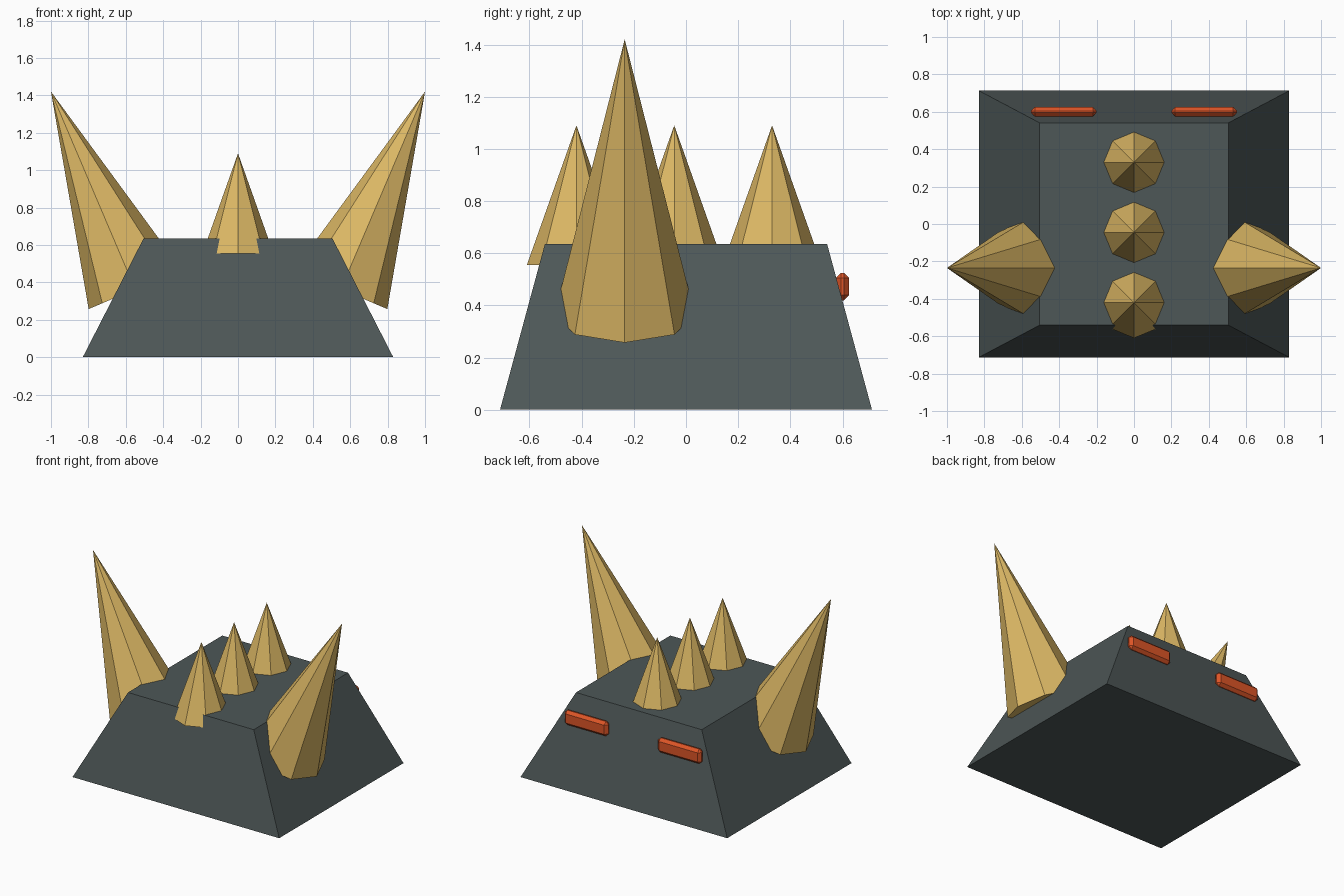
import bpy, math
from mathutils import Vector

if "Cube" in bpy.data.objects:
    bpy.data.objects.remove(bpy.data.objects["Cube"])


def material(name, color):
    m = bpy.data.materials.new(name)
    m.diffuse_color = (*color, 1)
    m.use_nodes = True
    m.node_tree.nodes["Principled BSDF"].inputs["Base Color"].default_value = m.diffuse_color
    return m


slate = material("slate", (0.075, 0.095, 0.095))
gold = material("gold", (0.72, 0.48, 0.13))
red = material("red", (0.72, 0.09, 0.02))


def spike(name, base, tip, radius):
    """Eight-sided cone from a base centre to a tip."""
    base, tip = Vector(base), Vector(tip)
    axis = tip - base
    bpy.ops.mesh.primitive_cone_add(vertices=8, radius1=radius, radius2=0,
                                    depth=axis.length, location=(base + tip) / 2,
                                    rotation=(0, math.atan2(axis.x, axis.z), 0))
    ob = bpy.context.object
    ob.name = name
    ob.data.materials.append(gold)


# tapered body
bpy.ops.mesh.primitive_cube_add(size=2, location=(0, 0, 0.3175))
body = bpy.context.object
body.name = "body"
for v in body.data.vertices:
    half = (0.83, 0.713) if v.co.z < 0 else (0.505, 0.541)
    v.co = (math.copysign(half[0], v.co.x), math.copysign(half[1], v.co.y), v.co.z * 0.3175)
body.data.materials.append(slate)

# row of upright spikes along the top
for i, y in enumerate((-0.42, -0.045, 0.33)):
    spike(f"top_spike_{i + 1}", (0, y, 0.555), (0, y, 1.09), 0.19)

# large side spikes and rear lights, mirrored
for side, s in (("left", -1), ("right", 1)):
    spike(f"{side}_spike", (s * 0.55, -0.235, 0.363), (s * 1.0, -0.235, 1.42), 0.27)

    bpy.ops.mesh.primitive_cube_add(size=1, location=(s * 0.375, 0.6, 0.472))
    light = bpy.context.object
    light.name = f"{side}_rear_light"
    light.scale = (0.35, 0.05, 0.106)
    bpy.ops.object.transform_apply(location=False, rotation=False, scale=True)
    bevel = light.modifiers.new("bevel", 'BEVEL')
    bevel.width = 0.02
    bevel.segments = 1
    light.data.materials.append(red)
